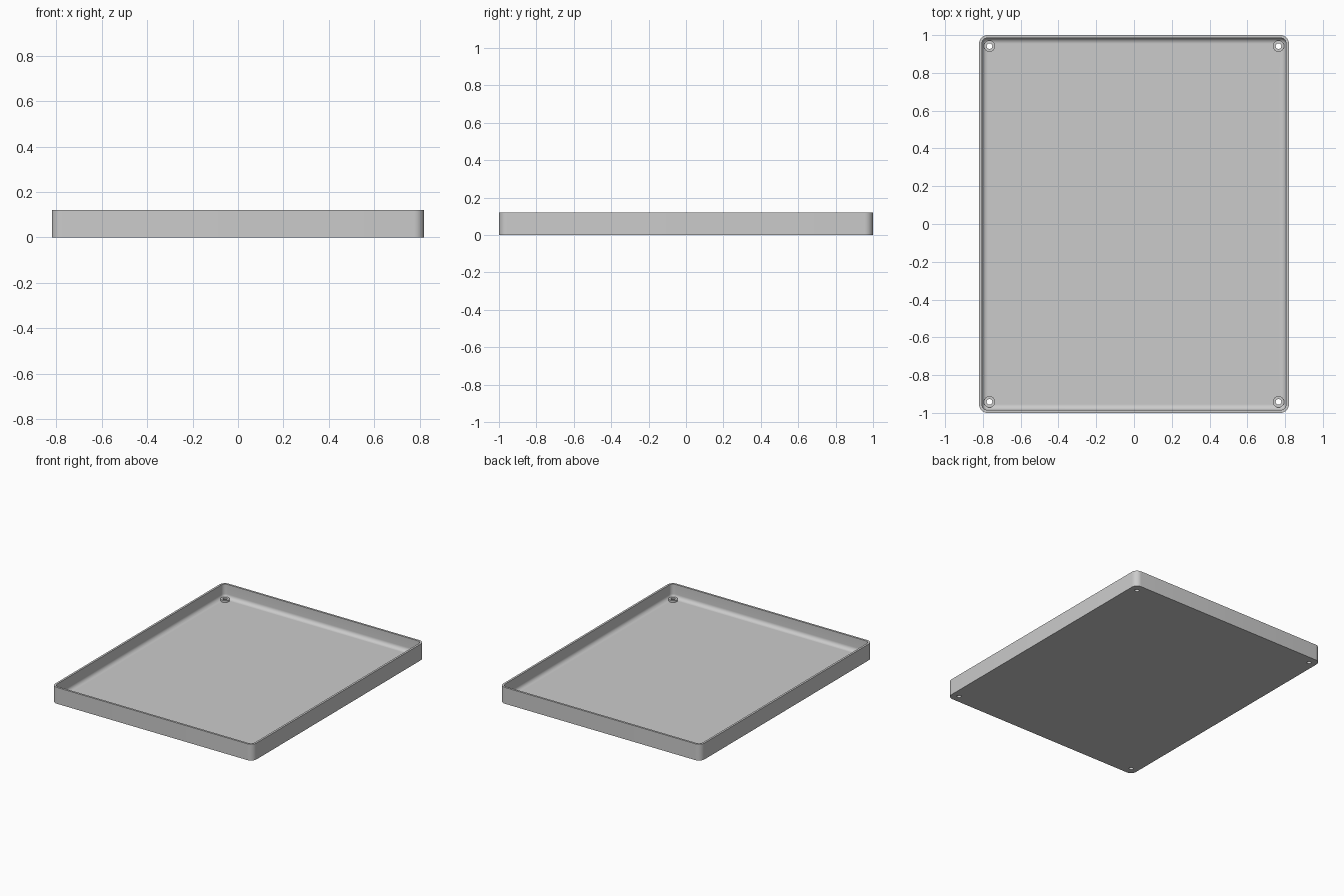
import bpy, bmesh
from math import sin, cos, pi
from mathutils import Matrix

cube = bpy.data.objects.get("Cube")
if cube:
    bpy.data.objects.remove(cube, do_unlink=True)

HALF_X, HALF_Y, HEIGHT = 0.82, 1.0, 0.12
CORNER, WALL, FLOOR, FILLET = 0.045, 0.015, 0.02, 0.029
HOLE_X, HOLE_Y = 0.765, 0.942

grey = bpy.data.materials.new("light grey")
grey.use_nodes = True
grey.diffuse_color = (0.6, 0.6, 0.6, 1)
grey.node_tree.nodes["Principled BSDF"].inputs["Base Color"].default_value = (0.6, 0.6, 0.6, 1)


def make_object(name, bm):
    bmesh.ops.recalc_face_normals(bm, faces=bm.faces)
    mesh = bpy.data.meshes.new(name)
    bm.to_mesh(mesh)
    bm.free()
    mesh.materials.append(grey)
    obj = bpy.data.objects.new(name, mesh)
    bpy.context.collection.objects.link(obj)
    return obj


def rounded_ring(bm, inset, z, steps=8):
    """Rounded rectangle of vertices, inset from the outer outline."""
    r = max(CORNER - inset, 0.001)
    cx, cy = HALF_X - inset - r, HALF_Y - inset - r
    ring = []
    for quarter, (sx, sy) in enumerate([(1, 1), (-1, 1), (-1, -1), (1, -1)]):
        for i in range(steps + 1):
            a = (quarter + i / steps) * pi / 2
            ring.append(bm.verts.new((sx * cx + r * cos(a), sy * cy + r * sin(a), z)))
    return ring


def corner_cylinders(name, radius, z0, z1):
    """One upright cylinder in each corner."""
    bm = bmesh.new()
    for sx in (-1, 1):
        for sy in (-1, 1):
            place = Matrix.Translation((sx * HOLE_X, sy * HOLE_Y, (z0 + z1) / 2))
            bmesh.ops.create_cone(bm, cap_ends=True, segments=32, radius1=radius,
                                  radius2=radius, depth=z1 - z0, matrix=place)
    return make_object(name, bm)


def combine(target, tool, operation):
    mod = target.modifiers.new(operation, 'BOOLEAN')
    mod.operation, mod.solver, mod.object = operation, 'EXACT', tool
    bpy.context.view_layer.objects.active = target
    bpy.ops.object.modifier_apply(modifier=mod.name)
    bpy.data.objects.remove(tool, do_unlink=True)


# Tray: outer wall, rim, inner wall and a rounded fillet down to the floor
profile = [(0, 0), (0, HEIGHT), (WALL, HEIGHT)]
for i in range(9):
    a = i / 8 * pi / 2
    profile.append((WALL + FILLET * (1 - cos(a)), FLOOR + FILLET * (1 - sin(a))))
bm = bmesh.new()
rings = [rounded_ring(bm, inset, z) for inset, z in profile]
for low, high in zip(rings, rings[1:]):
    for i in range(len(low)):
        j = (i + 1) % len(low)
        bm.faces.new((low[i], low[j], high[j], high[i]))
bm.faces.new(rings[0])
bm.faces.new(rings[-1])
tray = make_object("tray", bm)

# Raised corner bosses with screw holes through the floor
combine(tray, corner_cylinders("boss", 0.03, 0.01, 0.034), 'UNION')
combine(tray, corner_cylinders("screw_hole", 0.015, -0.05, 0.08), 'DIFFERENCE')

bpy.ops.object.select_all(action='DESELECT')
tray.select_set(True)
bpy.context.view_layer.objects.active = tray
bpy.ops.object.shade_smooth_by_angle(angle=pi / 6)
